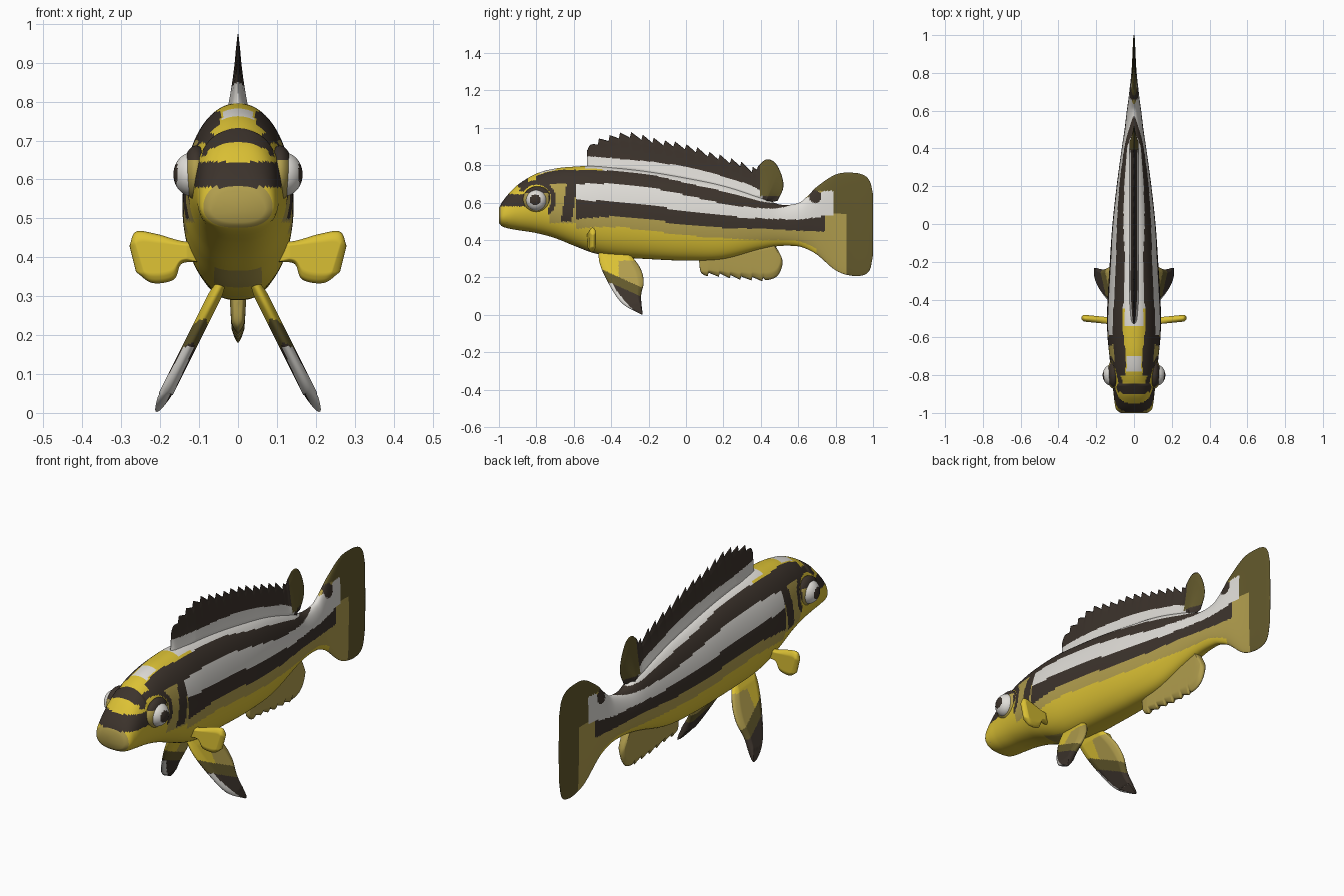
import bpy, bmesh, math
from math import hypot, sin, cos, pi

if "Cube" in bpy.data.objects:
    bpy.data.objects.remove(bpy.data.objects["Cube"])

# ---- colours
COLOURS = {
    "yellow": (0.72, 0.54, 0.035), "khaki": (0.44, 0.34, 0.075), "olive": (0.125, 0.10, 0.025),
    "dark_brown": (0.045, 0.033, 0.025), "white": (0.75, 0.73, 0.69)}
MATS = []
for n, c in COLOURS.items():
    m = bpy.data.materials.new(n)
    m.diffuse_color = (*c, 1)
    m.use_nodes = True
    m.node_tree.nodes["Principled BSDF"].inputs["Base Color"].default_value = m.diffuse_color
    MATS.append(m)
YELLOW, KHAKI, OLIVE, DARK, WHITE = range(5)


def spline(rows, t):
    """Smooth interpolation of rows (key, values...) at key t."""
    n = len(rows)
    t = min(max(t, rows[0][0]), rows[-1][0])
    i = 0
    while i < n - 2 and t > rows[i + 1][0]:
        i += 1
    a, b = rows[i], rows[i + 1]
    p, q = rows[max(i - 1, 0)], rows[min(i + 2, n - 1)]
    h = b[0] - a[0]
    s = (t - a[0]) / h
    out = []
    for k in range(1, len(a)):
        ma = (b[k] - p[k]) / (b[0] - p[0]) * h
        mb = (q[k] - a[k]) / (q[0] - a[0]) * h
        out.append((2*s**3 - 3*s*s + 1) * a[k] + (s**3 - 2*s*s + s) * ma
                   + (3*s*s - 2*s**3) * b[k] + (s**3 - s*s) * mb)
    return out


def finish(bm, name, rule):
    """Weld, colour every face by rule(centre, normal), shade smooth."""
    bmesh.ops.remove_doubles(bm, verts=bm.verts, dist=1e-5)
    bmesh.ops.recalc_face_normals(bm, faces=bm.faces)
    for f in bm.faces:
        f.material_index = rule(f.calc_center_median(), f.normal)
        f.smooth = True
    me = bpy.data.meshes.new(name)
    bm.to_mesh(me)
    bm.free()
    for m in MATS:
        me.materials.append(m)
    ob = bpy.data.objects.new(name, me)
    bpy.context.collection.objects.link(ob)
    return ob


def grid(bm, rows, wrap=False):
    for a, b in zip(rows, rows[1:]):
        n = len(a)
        for j in range(n if wrap else n - 1):
            k = (j + 1) % n
            bm.faces.new((a[j], a[k], b[k], b[j]))


# ---- body with tail: y, top z, bottom z, half width
BODY = [(-1.0, .570, .490, .070), (-.985, .600, .474, .092), (-.95, .645, .462, .102),
        (-.9, .695, .453, .108), (-.8, .755, .437, .120), (-.7, .782, .410, .130),
        (-.6, .792, .370, .140), (-.5, .796, .332, .143), (-.4, .790, .312, .140),
        (-.2, .768, .298, .128), (0, .735, .290, .114), (.2, .695, .298, .092),
        (.4, .632, .350, .065), (.5, .590, .368, .050), (.6, .597, .366, .038),
        (.65, .635, .350, .031), (.7, .685, .322, .025), (.8, .750, .238, .014),
        (.88, .760, .210, .009), (.95, .747, .213, .006), (.985, .710, .245, .004),
        (1.0, .645, .320, .002)]
# stripe edges: y, then borders white/dark/white/dark/khaki/yellow from top down
STRIPES = [(-.6, .772, .700, .615, .510, .460), (-.4, .770, .700, .605, .525, .470),
           (-.2, .750, .680, .585, .510, .450), (0, .705, .640, .555, .480, .425),
           (.2, .660, .595, .530, .465, .410), (.4, .607, .570, .515, .460, .400),
           (.5, .600, .572, .512, .455, .400), (.6, .630, .600, .510, .450, .395),
           (.75, .660, .655, .530, .445, .330)]


def head_colour(x, y, z):
    d = hypot(y + .80, z - .615)
    if y < -.86 and .58 < z < .645:                      # bar across the snout
        return DARK
    if -.90 < y < -.845 and z > .68:                     # bar across the forehead
        return DARK
    if x > .045 and y > -.80 and .70 < z < .775:         # start of upper stripe
        return DARK
    if x > .05 and .08 < d < .105 and (z > .66 or y > -.74):
        return DARK                                      # arc round the eye
    if abs(y + .625 - .15 * (z - .6)) < .028 and .50 < z < .72:
        return DARK                                      # cheek bar
    if x < .04 and -.78 < y < -.70 and z > .7:
        return WHITE
    if y > -.73 and .49 < z < .71 or y < -.988:
        return KHAKI
    return YELLOW


def body_colour(c, n):
    x, y, z = abs(c.x), c.y, c.z
    if y < -.585:
        return head_colour(x, y, z)
    t = spline(STRIPES, y)
    if y > .6:                                           # tail
        if hypot(y - .69, z - .632) < .034:
            return DARK
        if y > .86 or (y > .79 and z > .54) or z > .662:
            return OLIVE
        if t[3] < z < t[2] and y < .745:
            return DARK
        if t[2] <= z < t[1] + .01 and y < .79:
            return WHITE
        return YELLOW if z < t[4] and y < .70 else KHAKI
    if y < -.46 and z < .385 and x < .06:                # throat
        return KHAKI
    if z > t[0]:
        return YELLOW if y < -.54 or (y < -.45 and x > .05) else WHITE
    for limit, col in zip(t[1:], (DARK, WHITE, DARK, KHAKI)):
        if z > limit:
            return col
    return YELLOW


bm = bmesh.new()
rows, NY, NA = [], 250, 152
for i in range(NY + 1):
    y = -cos(pi * i / NY) * .25 + (-1 + 2 * i / NY) * .75
    top, bot, w = spline(BODY, y)
    zc = bot + .43 * (top - bot)
    ring = []
    for j in range(NA):
        a = 2 * pi * j / NA
        ca, sa = cos(a), sin(a)
        p = .75 if ca < 0 or y < -.85 else .95
        x = w * math.copysign(abs(sa) ** p, sa)
        ring.append(bm.verts.new((x, y, zc + ca * (top - zc if ca > 0 else zc - bot))))
    rows.append(ring)
grid(bm, rows, True)
bm.faces.new(rows[0])
bm.faces.new(rows[-1])
finish(bm, "body_and_tail", body_colour)


def ball(name, centre, size, rule):
    bm = bmesh.new()
    bmesh.ops.create_uvsphere(bm, u_segments=48, v_segments=32, radius=1)
    for v in bm.verts:
        v.co = [centre[k] + v.co[k] * size[k] for k in range(3)]
    finish(bm, name, rule)


# ---- lips
ball("upper_lip", (0, -.962, .536), (.092, .037, .022), lambda c, n: KHAKI)
ball("lower_lip", (0, -.955, .498), (.088, .035, .022), lambda c, n: KHAKI)

# ---- eyes
for side, tag in ((1, "left"), (-1, "right")):
    ball("eye_socket_" + tag, (side * .108, -.795, .617), (.034, .076, .070),
         lambda c, n: DARK if c.z > .65 or c.y > -.735 else KHAKI)
    ball("eye_" + tag, (side * .118, -.80, .613), (.048, .056, .056),
         lambda c, n: DARK if abs(c.x) > .13 and hypot(c.y + .806, c.z - .614) < .029 else WHITE)


# ---- fins: a lens-shaped sheet between two edge curves
def fin(name, a, b, place, thick, rule, power=0.0, ripple=0.0, ripple_end=0.0, nu=60, nv=24):
    bm = bmesh.new()
    ka = [(i / (len(a) - 1), *p) for i, p in enumerate(a)]
    kb = [(i / (len(b) - 1), *p) for i, p in enumerate(b)]
    for s in (1, -1):
        rows = []
        for i in range(nu + 1):
            u = i / nu
            pa, pb = spline(ka, u), spline(kb, u)
            row = []
            for j in range(nv + 1):
                v = j / nv
                g = pa[0] + (pb[0] - pa[0]) * v
                h = pa[1] + (pb[1] - pa[1]) * v
                if g < ripple_end:                       # ragged spiny edge
                    h += ripple * ((-g * 17) % 1 - .5) * v ** 5
                edge = math.sqrt(max(0, min(1, 6 * min(u, 1 - u, v, 1 - v))))
                t = (thick * (1 - v) ** power + .004) * edge
                row.append(bm.verts.new(place(g, h, s * t)))
            rows.append(row)
        grid(bm, rows)
    return finish(bm, name, rule)


def upright(g, h, t):
    return (t, g, h)


# ---- dorsal fin
WHITE_EDGE = [(-.55, .85), (-.2, .82), (0, .79), (.2, .74), (.35, .69), (.42, .65)]


def dorsal_colour(c, n):
    if c.y > .395 and c.z > .635:
        return OLIVE
    if c.y < .41 and c.z < spline(WHITE_EDGE, c.y)[0]:
        return WHITE
    return DARK


crest = [(-.53, .86), (-.50, .912), (-.40, .948), (-.29, .960), (-.15, .927), (0, .897),
         (.14, .855), (.27, .815), (.365, .775), (.39, .80), (.43, .83), (.475, .815),
         (.51, .75), (.52, .68), (.49, .61)]
root = [(min(y, .42), spline(BODY, min(y, .42))[0] - .03) for y, z in crest]
fin("dorsal_fin", root, crest, upright, .028, dorsal_colour, 1.5, .034, .375, 240, 40)

# ---- anal fin
keel = [(.07, .28), (.082, .222), (.14, .215), (.2, .21), (.28, .197), (.36, .192), (.44, .187),
        (.49, .21), (.515, .265), (.51, .31), (.48, .365)]
root = [(min(y, .46), spline(BODY, min(y, .46))[1] + .03) for y, z in keel]
fin("anal_fin", root, keel, upright, .018, lambda c, n: KHAKI, .2, .02, .42, 160, 24)


# ---- paired fins
def pelvic_colour(c, n):
    d = c.z - .45 * (c.y + .30) * -1
    if c.z < .17 and n.y < -.35:
        return WHITE
    if d < .125:
        return DARK
    if d < .175:
        return OLIVE
    return YELLOW if c.y < -.36 or c.z > .29 else KHAKI


for side, tag in ((1, "left"), (-1, "right")):
    fin("pelvic_fin_" + tag,
        [(-.47, .36), (-.46, .27), (-.41, .16), (-.34, .06), (-.24, .002)],
        [(-.33, .36), (-.25, .26), (-.226, .18), (-.24, .10), (-.232, .003)],
        lambda g, h, t: (side * (.06 + (.3 - h) * .5 + t), g, h + t * .3 * (h > .05)),
        .013, pelvic_colour, nu=80, nv=40)
    fin("pectoral_fin_" + tag,
        [(.10, .437), (.15, .443), (.21, .460), (.262, .466), (.279, .430)],
        [(.10, .388), (.145, .383), (.165, .343), (.22, .334), (.262, .362)],
        lambda g, h, t: (side * g, -.505 + t + .1 * (g - .2), h),
        .014, lambda c, n: YELLOW)
